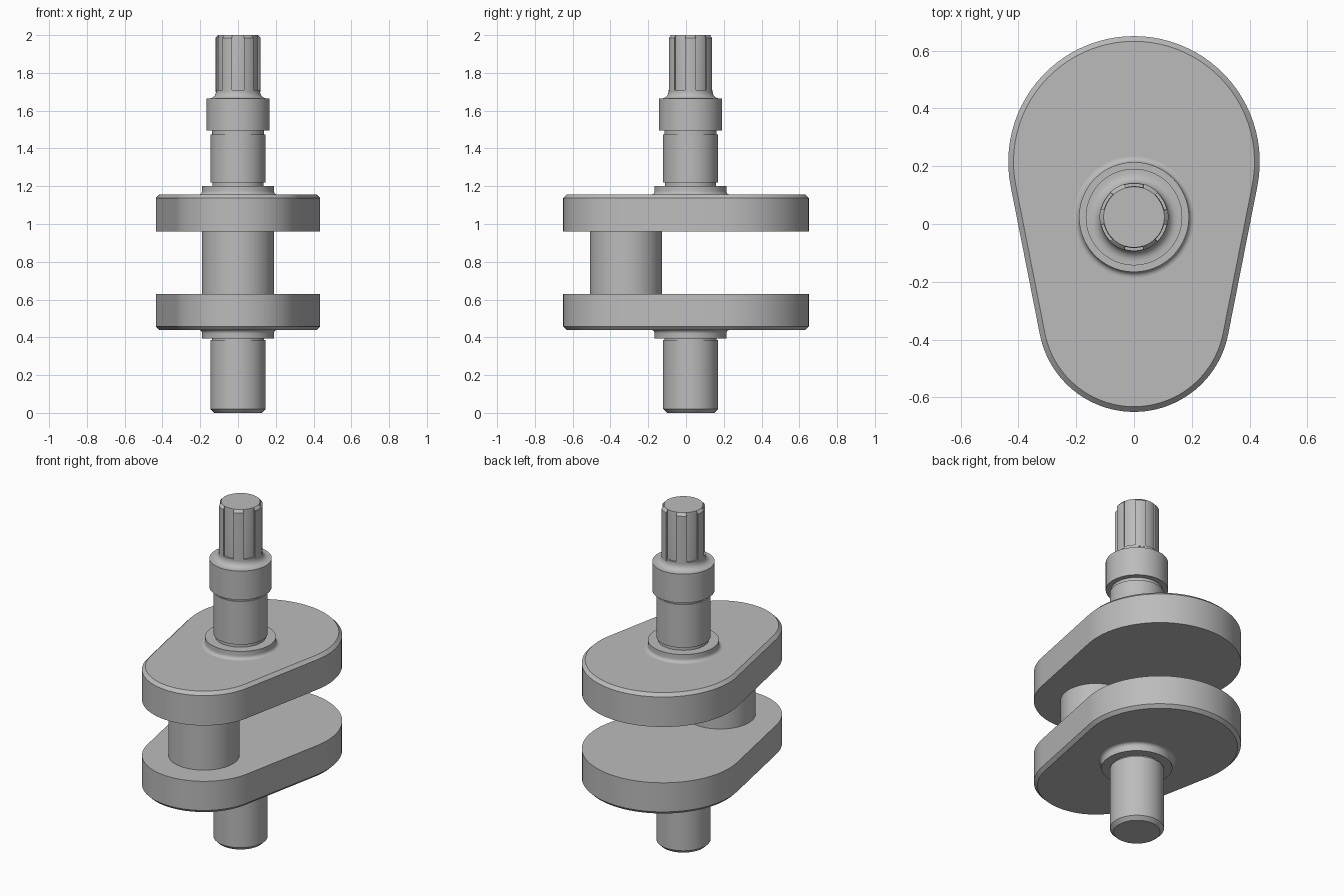
import bpy, bmesh, math
from math import sin, cos, pi, radians, asin

if "Cube" in bpy.data.objects:
    bpy.data.objects.remove(bpy.data.objects["Cube"], do_unlink=True)

SHAFT_Y = 0.024      # main shaft axis
PIN_Y = -0.318       # crank pin axis
LOBE_Y = 0.215       # counterweight centre
SEGS = 96

steel = bpy.data.materials.new("grey_steel")
steel.use_nodes = True
grey = (0.5, 0.5, 0.5, 1)
steel.diffuse_color = grey
steel.node_tree.nodes["Principled BSDF"].inputs["Base Color"].default_value = grey


def loft(name, rings, y=0.0):
    """Skin closed rings of points and cap both ends."""
    bm = bmesh.new()
    loops = [[bm.verts.new(p) for p in ring] for ring in rings]
    n = len(loops[0])
    for low, high in zip(loops, loops[1:]):
        for i in range(n):
            j = (i + 1) % n
            bm.faces.new((low[i], low[j], high[j], high[i]))
    bm.faces.new(loops[0][::-1])
    bm.faces.new(loops[-1])
    bmesh.ops.recalc_face_normals(bm, faces=bm.faces)
    mesh = bpy.data.meshes.new(name)
    bm.to_mesh(mesh)
    bm.free()
    mesh.materials.append(steel)
    obj = bpy.data.objects.new(name, mesh)
    obj.location.y = y
    bpy.context.collection.objects.link(obj)
    bpy.ops.object.select_all(action='DESELECT')
    obj.select_set(True)
    bpy.context.view_layer.objects.active = obj
    bpy.ops.object.shade_smooth_by_angle(angle=radians(30))
    return obj


def lathe(name, profile, y=SHAFT_Y):
    """Turn a (radius, z) profile about the vertical axis."""
    return loft(name, [[(r * cos(2 * pi * i / SEGS), r * sin(2 * pi * i / SEGS), z)
                        for i in range(SEGS)] for r, z in profile], y)


def fillet(r, z, size, dz):
    """Concave arc from a flat face at z up to radius r, rising towards dz."""
    return [(r + size * (1 - sin(a)), z + dz * size * (1 - cos(a)))
            for a in [i * pi / 12 for i in range(7)]]


def web_ring(z, inset):
    """Egg outline: two arcs joined by their common tangents."""
    big, small = 0.435, 0.332
    tilt = asin((big - small) / (LOBE_Y - PIN_Y))
    pts = []
    for r, y, start, sweep in ((big, LOBE_Y, -tilt, pi + 2 * tilt),
                               (small, PIN_Y, pi + tilt, pi - 2 * tilt)):
        for i in range(49):
            a = start + sweep * i / 48
            pts.append(((r - inset) * cos(a), y + (r - inset) * sin(a), z))
    return pts


# Crank webs, chamfered on their outer faces
for name, inner, outer in (("lower_web", 0.63, 0.44), ("upper_web", 0.96, 1.155)):
    step = 0.018 if outer > inner else -0.018
    loft(name, [web_ring(inner, 0), web_ring(outer - step, 0), web_ring(outer, 0.018)])

# Crank pin between the webs
lathe("crank_pin", [(0.19, 0.62), (0.19, 0.97)], PIN_Y)

# Shoulders blending into the webs
for name, face, d in (("lower_shoulder", 0.44, -1), ("upper_shoulder", 1.155, 1)):
    lathe(name, [(0.21, face - d * 0.01)] + fillet(0.19, face, 0.02, d)
          + [(0.19, face + d * 0.046)])

# Lower journal with a chamfered end
lathe("lower_journal", [(0.125, 0), (0.145, 0.02), (0.145, 0.385),
                        (0.138, 0.385), (0.138, 0.42)])

# Upper journal with relief grooves at both ends
lathe("upper_journal", [(0.136, 1.18), (0.136, 1.22), (0.145, 1.22),
                        (0.145, 1.475), (0.138, 1.475), (0.138, 1.51)])

# Bearing collar and the fillet up to the splined end
lathe("bearing_collar", [(0.167, 1.495), (0.167, 1.665)]
      + fillet(0.117, 1.665, 0.035, 1) + [(0.117, 1.71)])

# Splined end: six straight-sided grooves
TIP, ROOT, HALF = 0.119, 0.107, 0.033
section = []
for k in range(6):
    mid = radians(60 * k - 90)
    floor, lip = asin(HALF / ROOT), asin(HALF / TIP)
    section += [(ROOT, mid + floor * (i / 4 - 1)) for i in range(9)]
    land = radians(60) - 2 * lip
    section += [(TIP, mid + lip + land * i / 8) for i in range(9)]


def spline_ring(z, limit):
    return [(min(r, limit) * cos(a), min(r, limit) * sin(a), z) for r, a in section]


loft("splined_end", [spline_ring(1.70, TIP), spline_ring(1.985, TIP),
                     spline_ring(2.0, 0.105)], SHAFT_Y)
